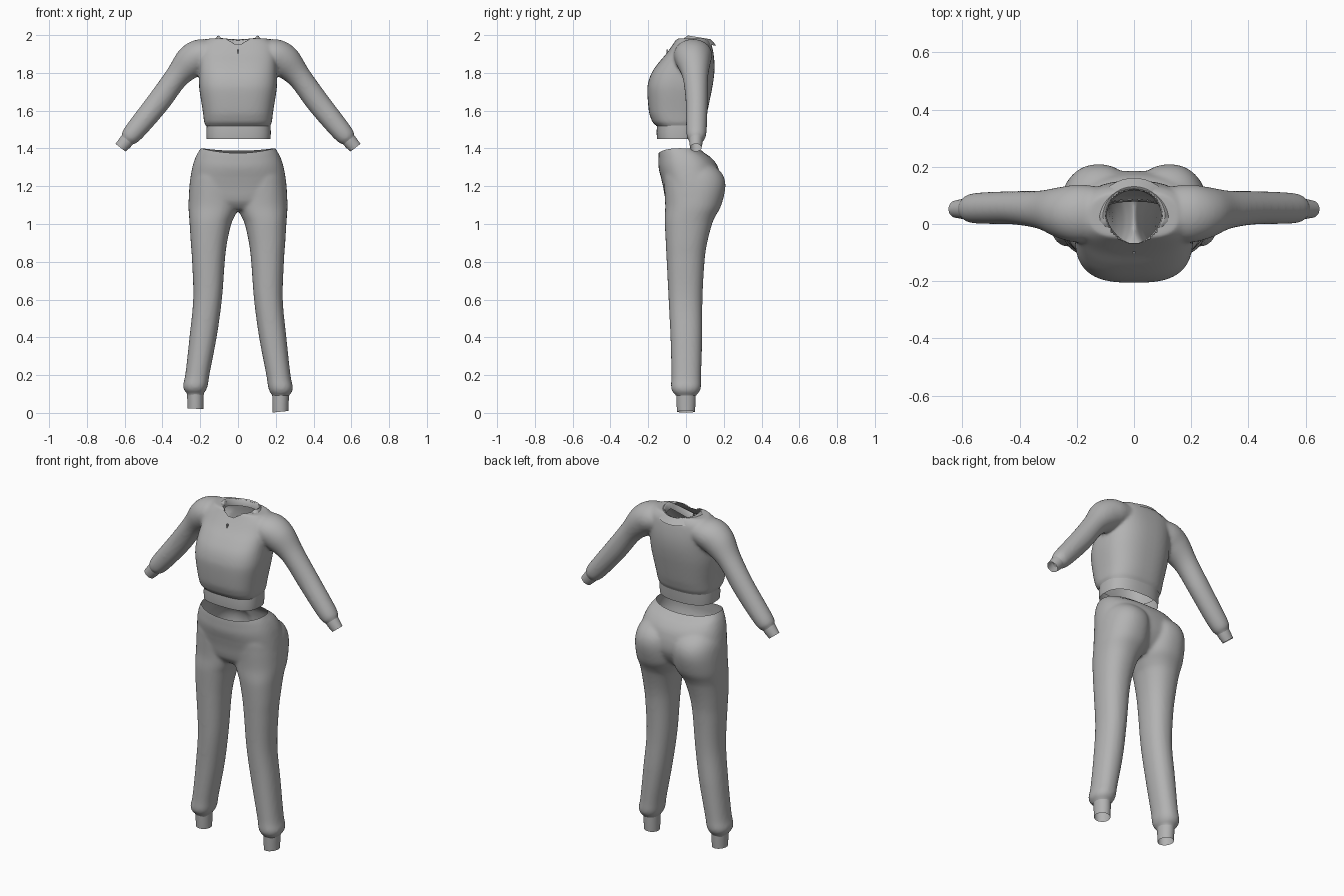
import bpy, bmesh, math
from mathutils import Vector

if "Cube" in bpy.data.objects:
    bpy.data.objects.remove(bpy.data.objects["Cube"])

SEG = 56
grey = bpy.data.materials.new("soft_grey")
grey.diffuse_color = (0.45, 0.45, 0.45, 1)
grey.use_nodes = True
grey.node_tree.nodes["Principled BSDF"].inputs["Base Color"].default_value = grey.diffuse_color


def spline(keys, n=6):
    """Catmull-Rom through tuples of numbers."""
    out = []
    for i in range(len(keys) - 1):
        p0, p1, p2, p3 = (keys[max(0, min(len(keys) - 1, i + k))] for k in (-1, 0, 1, 2))
        for s in range(n):
            t = s / n
            out.append([0.5 * (2 * b + (c - a) * t + (2 * a - 5 * b + 4 * c - d) * t * t
                               + (3 * b - a - 3 * c + d) * t ** 3)
                        for a, b, c, d in zip(p0, p1, p2, p3)])
    return out + [list(keys[-1])]


def ring(cx, cz, ru, front, back, u=(1, 0, 0), ef=2.0, eb=2.0):
    """Cross-section from y=front to y=back, half width ru along u."""
    u, cy, ry = Vector(u), (front + back) / 2, (back - front) / 2
    pts = []
    for i in range(SEG):
        a = 2 * math.pi * i / SEG
        c, s = math.cos(a), math.sin(a)
        e = 2 / (ef if s < 0 else eb)
        p = Vector((cx, cy, cz)) + u * ru * math.copysign(abs(c) ** e, c)
        p.y += ry * math.copysign(abs(s) ** e, s)
        pts.append(p)
    return pts


def loft(bm, rings, cap=True, closed=True):
    rows = [[bm.verts.new(p) for p in r] for r in rings]
    n = len(rows[0])
    for a, b in zip(rows, rows[1:]):
        for i in range(n if closed else n - 1):
            j = (i + 1) % n
            bm.faces.new((a[i], a[j], b[j], b[i]))
    if cap:
        bm.faces.new(rows[0][::-1])
        bm.faces.new(rows[-1])


def finish(name, bm, angle=50):
    bmesh.ops.recalc_face_normals(bm, faces=bm.faces)
    me = bpy.data.meshes.new(name)
    bm.to_mesh(me)
    bm.free()
    me.materials.append(grey)
    ob = bpy.data.objects.new(name, me)
    bpy.context.collection.objects.link(ob)
    bpy.ops.object.select_all(action='DESELECT')
    ob.select_set(True)
    bpy.context.view_layer.objects.active = ob
    bpy.ops.object.shade_smooth_by_angle(angle=math.radians(angle))
    return ob


def fuse(ob, voxel, repeat):
    """Merge overlapping lofts into one soft skin, return it for trimming."""
    m = ob.modifiers.new("fuse", 'REMESH')
    m.mode, m.voxel_size = 'VOXEL', voxel
    m = ob.modifiers.new("soften", 'SMOOTH')
    m.factor, m.iterations = 0.5, repeat
    for mod in list(ob.modifiers):
        bpy.ops.object.modifier_apply(modifier=mod.name)
    bm = bmesh.new()
    bm.from_mesh(ob.data)
    return bm


def trim(bm, co, no, keep=lambda v: True):
    """Cut away everything on the normal side of a plane."""
    vs = [v for v in bm.verts if keep(v.co)]
    s = set(vs)
    es = [e for e in bm.edges if all(v in s for v in e.verts)]
    fs = [f for f in bm.faces if all(v in s for v in f.verts)]
    bmesh.ops.bisect_plane(bm, geom=vs + es + fs, plane_co=co, plane_no=no, clear_outer=True)


def store(ob, bm):
    bm.to_mesh(ob.data)
    bm.free()
    ob.data.materials.clear()
    ob.data.materials.append(grey)
    for p in ob.data.polygons:
        p.material_index = 0
    ob.data.shade_smooth()


# ---- trousers: pelvis and two legs ----
bm = bmesh.new()
pelvis = [(1.46, .165, -.14, .05), (1.40, .198, -.145, .085), (1.36, .222, -.146, .135),
          (1.30, .242, -.144, .172), (1.20, .257, -.122, .185), (1.12, .25, -.105, .15),
          (1.075, .17, -.07, .10)]
loft(bm, [ring(0, z, r, f, b, ef=2.5, eb=2.3) for z, r, f, b in spline(pelvis)])
# height, inner x, outer x, front y, back y
leg = [(1.33, .02, .20, -.08, .13), (1.27, -.005, .242, -.115, .19), (1.20, -.01, .257, -.115, .209),
       (1.10, -.008, .262, -.11, .187), (1.04, .018, .259, -.112, .155), (1.0, .036, .256, -.112, .138),
       (.9, .058, .25, -.107, .112), (.8, .07, .243, -.102, .098), (.6, .085, .237, -.092, .087),
       (.4, .112, .256, -.082, .086), (.2, .15, .278, -.077, .08), (.135, .16, .291, -.079, .079),
       (.105, .172, .282, -.067, .066), (.09, .184, .268, -.05, .05), (.05, .184, .268, -.05, .05)]
for s, dz in ((1, 0), (-1, .012)):
    loft(bm, [ring(s * (a + b) / 2, z + dz * max(0, 1 - z), (b - a) / 2, f, k, ef=2.3, eb=2.2)
              for z, a, b, f, k in spline(leg)])
trousers = finish("trousers", bm)
bm = fuse(trousers, .0095, 7)
trim(bm, (0, 0, 1.402), (0, 0, 1))
trim(bm, (0, 0, .092), (0, 0, -1))
for v in bm.verts:  # waist edge dips at the middle
    if v.co.z > 1.25:
        dip = .026 if v.co.y < 0 else .014
        v.co.z -= dip * max(0, 1 - (v.co.x / .2) ** 2) * (v.co.z - 1.25) / .15
store(trousers, bm)

# ---- ankle cuffs ----
for s, name, low in ((1, "ankle_cuff_right", .006), (-1, "ankle_cuff_left", .022)):
    bm = bmesh.new()
    tilt = (1, 0, .1 if s > 0 else -.04)
    loft(bm, [ring(s * x, z, r, -ry, ry, tilt) for x, z, r, ry in
              ((.225, low, .042, .047), (.225, low + .04, .043, .05), (.226, .115, .045, .052))], cap=False)
    finish(name, bm)

# ---- sweater: torso and two sleeves ----
bm = bmesh.new()
torso = [(1.48, .165, -.148, .08), (1.515, .168, -.152, .083), (1.535, .178, -.174, .095),
         (1.56, .182, -.186, .103), (1.6, .187, -.197, .114), (1.7, .203, -.205, .135),
         (1.75, .207, -.2, .144), (1.8, .206, -.182, .15), (1.85, .205, -.148, .151),
         (1.9, .205, -.106, .146), (1.95, .195, -.07, .135), (1.982, .155, -.05, .115)]
loft(bm, [ring(0, z, r, f, b, ef=2.9, eb=2.5) for z, r, f, b in spline(torso)])
# centre x, centre z, half thickness, front y, back y, direction angle
sleeve = [(.12, 1.905, .07, -.055, .13, 5), (.19, 1.893, .088, -.065, .138, 22),
          (.25, 1.857, .088, -.052, .13, 42), (.325, 1.777, .064, -.018, .117, 51),
          (.416, 1.653, .062, -.002, .115, 53), (.50, 1.548, .058, .0, .112, 52),
          (.555, 1.482, .053, .002, .108, 51), (.578, 1.455, .046, .008, .10, 51),
          (.587, 1.444, .037, .018, .088, 51), (.61, 1.415, .035, .018, .088, 51)]


def sleeve_ring(s, x, z, r, f, b, deg):
    a = math.radians(deg)
    return ring(s * x, z, r, f, b, (s * math.sin(a), 0, math.cos(a)))


for s in (1, -1):
    loft(bm, [sleeve_ring(s, *k) for k in spline(sleeve)])
sweater = finish("sweater", bm)
bm = fuse(sweater, .0085, 7)
trim(bm, (0, 0, 1.518), (0, 0, -1), lambda c: abs(c.x) < .3)
for s in (1, -1):
    trim(bm, (s * .588, 0, 1.443), (s * .63, 0, -.777), lambda c: c.x * s > .45)


def neck(a, grow=0.0):
    """Neck opening in plan, a = 0 at the front, pointed there."""
    x = (.1 + grow) * math.sin(a) * (1 - .22 * max(0, math.cos(a)))
    return x, .025 - (.097 + grow) * math.cos(a)


# neck hole, its edge lies under the collar
hole = [v for v in bm.verts if v.co.z > 1.87 and abs(v.co.x) <
        .097 * math.sqrt(max(0, 1 - ((v.co.y - .025) / .092) ** 2)) * (1 - max(0, .025 - v.co.y) * 2.4)]
bmesh.ops.delete(bm, geom=hole, context='VERTS')
store(sweater, bm)

# ---- waistband ----
bm = bmesh.new()
loft(bm, [ring(.003, z, r, f, b, ef=2.8, eb=2.4) for z, r, f, b in
          ((1.45, .169, -.153, .078), (1.485, .171, -.156, .082), (1.528, .168, -.153, .085))], cap=False)
finish("sweater_waistband", bm)

# ---- wrist cuffs ----
for s, name in ((1, "wrist_cuff_right"), (-1, "wrist_cuff_left")):
    bm = bmesh.new()
    loft(bm, [sleeve_ring(s, *k) for k in ((.58, 1.453, .038, .016, .09, 51), (.6, 1.428, .037, .018, .087, 51),
                                           (.622, 1.404, .033, .022, .082, 52))], cap=False)
    finish(name, bm)

# ---- folded collar: inner stand, rolled top, outer flap ----
bm = bmesh.new()
N = 40
rows = [[], [], [], []]
for i in range(N + 1):
    a = .04 + (2 * math.pi - .08) * i / N
    h = 1 - math.cos(a)              # 0 front, 2 back
    top = 1.918 + .08 * min(1, h / .85) ** .8 - .02 * max(0, h - .85) / 1.15
    wing = .012 + .018 * min(1, h / .4)
    for row, grow, z in ((rows[0], -.004, top - .04), (rows[1], 0, top - .004),
                         (rows[2], .009, top), (rows[3], .009 + wing, top - .012 - .022 * min(1, h / .5))):
        x, y = neck(a, grow)
        row.append(Vector((x, y, z)))
loft(bm, rows, cap=False, closed=False)
finish("collar", bm, 70)

# ---- zip pull ----
bm = bmesh.new()
for z, w, h in ((1.918, .007, .012), (1.9, .004, .026)):
    r = bmesh.ops.create_cube(bm, size=1)
    for v in r["verts"]:
        v.co = Vector((v.co.x * w, v.co.y * .008 - .1, v.co.z * h + z))
finish("zip_pull", bm, 30)
